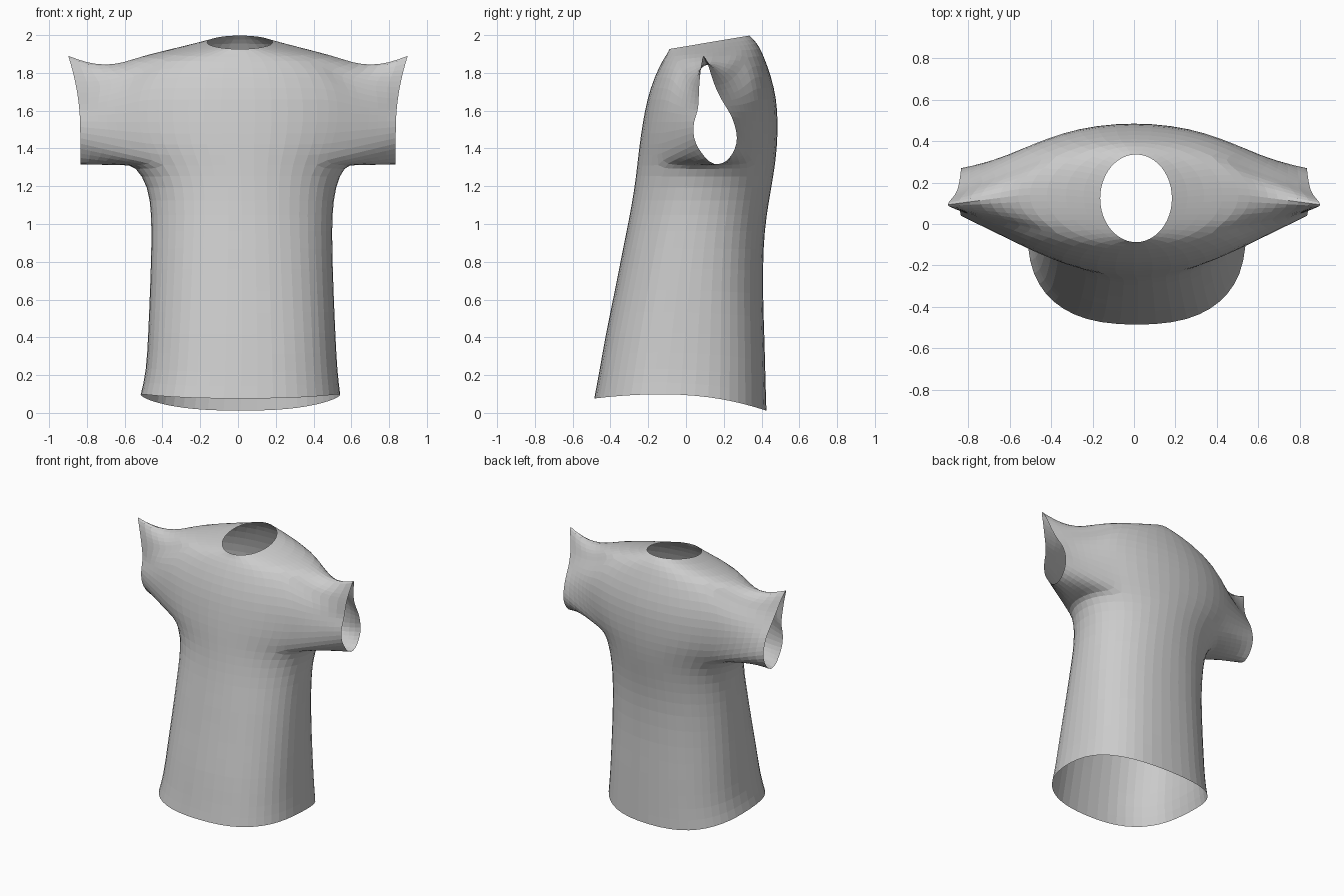
import bpy, bmesh
from math import cos, sin, pi, copysign
from mathutils import Vector

cube = bpy.data.objects.get("Cube")
if cube:
    bpy.data.objects.remove(cube)

cloth = bpy.data.materials.new("grey_cloth")
cloth.use_nodes = True
colour = (0.6, 0.6, 0.6, 1)
cloth.diffuse_color = colour
cloth.node_tree.nodes["Principled BSDF"].inputs["Base Color"].default_value = colour

SIDES = 24
HALF = 3              # armhole reaches this many columns either side
ARM_LOW, ARM_HIGH = 7, 12

# height, centre x, half width, front y, back y, squareness, backward tilt
rows = [
    (0.10, 0.013, 0.533, -0.49, 0.43, 0.80, 0),
    (0.22, 0.02, 0.51, -0.465, 0.425, 0.80, 0),
    (0.42, 0.02, 0.50, -0.43, 0.42, 0.82, 0),
    (0.65, 0.02, 0.49, -0.38, 0.41, 0.85, 0),
    (0.88, 0.02, 0.483, -0.335, 0.412, 0.88, 0),
    (1.05, 0.02, 0.483, -0.30, 0.43, 0.92, 0),
    (1.20, 0.02, 0.50, -0.275, 0.457, 0.96, 0),
    (1.31, 0.01, 0.56, -0.262, 0.475, 1, 0),
    (1.42, 0, 0.66, -0.25, 0.487, 1, 0),
    (1.54, 0, 0.70, -0.232, 0.49, 1, 0),
    (1.66, 0, 0.70, -0.21, 0.483, 1, 0),
    (1.78, 0, 0.65, -0.17, 0.455, 1, 0),
    (1.885, 0, 0.53, -0.125, 0.41, 1, 0.015),
    (1.93, 0.005, 0.33, -0.10, 0.38, 1, 0.028),
    (1.962, 0.01, 0.175, -0.09, 0.338, 1, 0.036),
]


def power(v, e):
    return copysign(abs(v) ** e, v)


bm = bmesh.new()

# Torso: stacked rings from the hem to the neckline
rings = []
for i, (z, cx, hx, front, back, e, tilt) in enumerate(rows):
    ring = []
    for j in range(SIDES):
        a = 2 * pi * j / SIDES
        s = power(sin(a), e)
        y = (front + back) / 2 + (back - front) / 2 * s
        droop = (0.32 if y > -0.1 else 0.16) * (y + 0.1) ** 2
        fade = max(0, 1 - i / 4)
        ring.append(bm.verts.new((cx + hx * power(cos(a), e), y,
                                  z + tilt * s - droop * fade)))
    rings.append(ring)


def in_armhole(i, j):
    near = (j + HALF) % (SIDES // 2) < 2 * HALF
    return near and ARM_LOW <= i < ARM_HIGH


for i in range(len(rows) - 1):
    for j in range(SIDES):
        if not in_armhole(i, j):
            k = (j + 1) % SIDES
            bm.faces.new((rings[i][j], rings[i][k], rings[i + 1][k], rings[i + 1][j]))

# Cuff outline (y, z), from the top down the back and up the front
cuff = [(0.09, 1.91), (0.12, 1.84), (0.14, 1.76), (0.18, 1.67), (0.25, 1.56),
        (0.275, 1.46), (0.255, 1.37), (0.19, 1.305), (0.12, 1.325),
        (0.05, 1.42), (0.03, 1.52), (0.065, 1.60), (0.07, 1.75)]


def sample(outline, count):
    """Spread points evenly along a closed outline."""
    pts = [Vector(p) for p in outline + outline[:1]]
    lengths = [(b - a).length for a, b in zip(pts, pts[1:])]
    step, result = sum(lengths) / count, []
    for n in range(count):
        d, s = n * step, 0
        while d > lengths[s]:
            d -= lengths[s]
            s += 1
        result.append(pts[s].lerp(pts[s + 1], d / lengths[s]))
    return result


# Sleeves: loft from each armhole edge to the cuff
for side in (1, -1):
    def at(i, k):
        j = k if side > 0 else SIDES // 2 - k
        return rings[i][j % SIDES]

    loop = [at(ARM_HIGH, k) for k in range(0, HALF)]
    loop += [at(i, HALF) for i in range(ARM_HIGH, ARM_LOW, -1)]
    loop += [at(ARM_LOW, k) for k in range(HALF, -HALF, -1)]
    loop += [at(i, -HALF) for i in range(ARM_LOW, ARM_HIGH)]
    loop += [at(ARM_HIGH, k) for k in range(-HALF, 0)]
    ends = [Vector((side * (0.835 + 0.07 * max(0, (z - 1.5) / 0.41) ** 2), y, z))
            for y, z in sample(cuff, len(loop))]
    starts = [v.co.copy() for v in loop]
    previous = loop
    for t in (0.2, 0.45, 0.72, 1):
        current = []
        for a, b in zip(starts, ends):
            p = a.lerp(b, t)
            # the shoulder sags before the cuff flares
            p.z -= 0.2 * t * (1 - t) * max(0, (a.z - 1.6) / 0.3)
            current.append(bm.verts.new(p))
        for n in range(len(loop)):
            m = (n + 1) % len(loop)
            bm.faces.new((previous[n], previous[m], current[m], current[n]))
        previous = current

bmesh.ops.recalc_face_normals(bm, faces=bm.faces)
mesh = bpy.data.meshes.new("shirt")
bm.to_mesh(mesh)
bm.free()
mesh.materials.append(cloth)
shirt = bpy.data.objects.new("shirt", mesh)
bpy.context.collection.objects.link(shirt)

# Soften the cloth, keeping its flat facets
soft = shirt.modifiers.new("soften", 'SUBSURF')
soft.levels = soft.render_levels = 1
